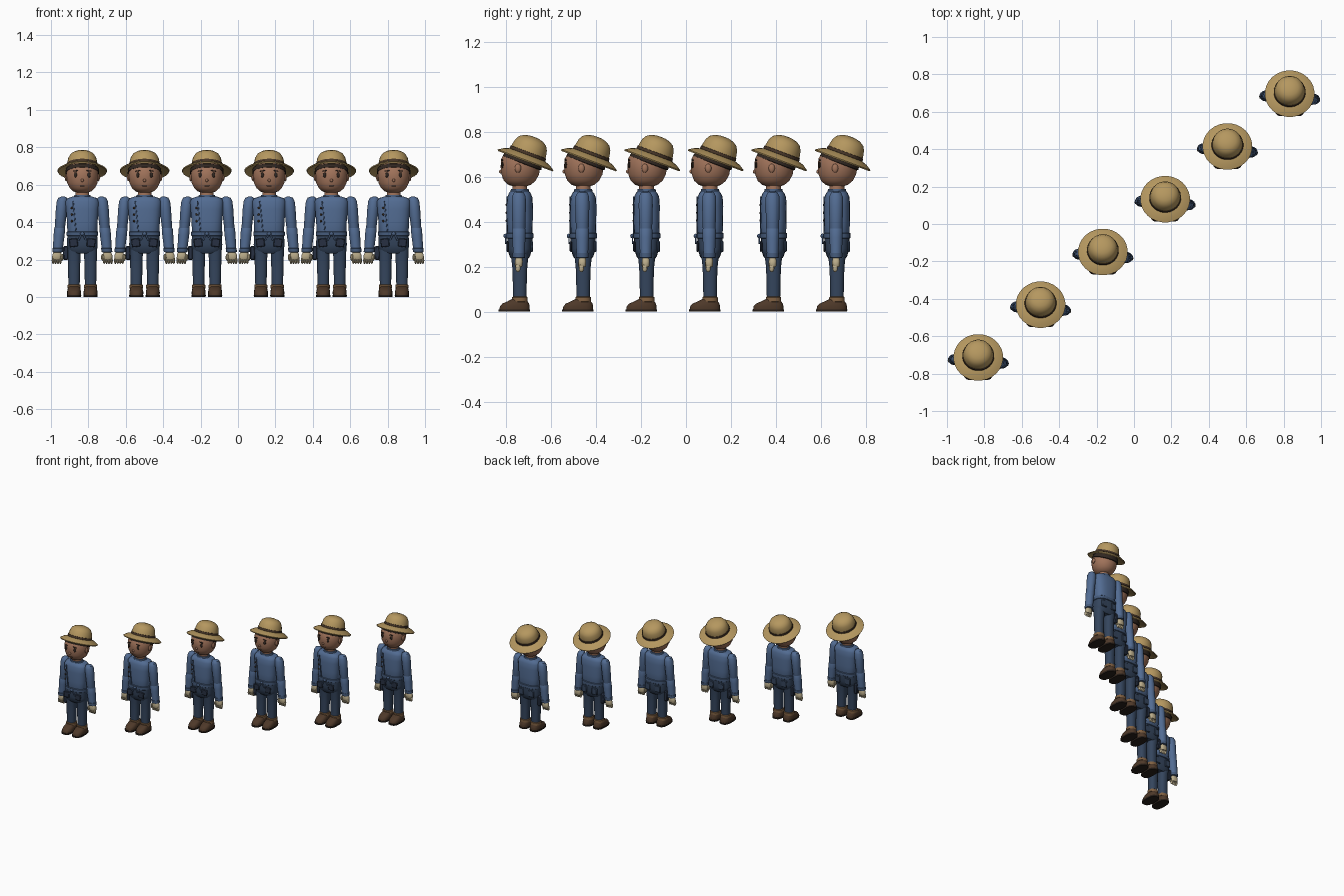
import bpy, bmesh, math
from mathutils import Matrix, Vector

COLORS = {"shirt": (.085, .15, .29), "shirt_dark": (.06, .105, .20), "trousers": (.035, .06, .11),
          "pouch": (.02, .03, .055), "skin": (.36, .175, .105), "hair": (.03, .02, .015),
          "straw": (.46, .31, .115), "band": (.06, .035, .02), "glove": (.50, .42, .26),
          "shoe": (.075, .04, .022), "sole": (.022, .014, .01), "cuff": (.22, .12, .055)}
MATS = {}
for key, c in COLORS.items():
    MATS[key] = bpy.data.materials.new(key)
    MATS[key].diffuse_color = (*c, 1)

parts = []


def add(name, bm, mat):
    bmesh.ops.recalc_face_normals(bm, faces=bm.faces)
    me = bpy.data.meshes.new(name)
    bm.to_mesh(me)
    bm.free()
    me.materials.append(MATS[mat])
    ob = bpy.data.objects.new(name, me)
    bpy.context.collection.objects.link(ob)
    parts.append(ob)
    return ob


def loft(name, rings, mat, n=20, power=2.0, xf=None):
    """Stack of superellipse rings (z, cx, cy, rx, ry), capped at both ends."""
    bm = bmesh.new()
    rows = []
    for z, cx, cy, rx, ry in rings:
        row = []
        for i in range(n):
            a = math.tau * (i + .5) / n
            c, s = math.cos(a), math.sin(a)
            row.append(bm.verts.new((cx + rx * math.copysign(abs(c) ** (2 / power), c),
                                     cy + ry * math.copysign(abs(s) ** (2 / power), s), z)))
        rows.append(row)
    for lo, hi in zip(rows, rows[1:]):
        for i in range(n):
            j = (i + 1) % n
            bm.faces.new((lo[i], lo[j], hi[j], hi[i]))
    bm.faces.new(rows[0])
    bm.faces.new(rows[-1])
    if xf:
        bm.transform(xf)
    return add(name, bm, mat)


def ball(name, loc, size, mat, u=12, v=8):
    bm = bmesh.new()
    bmesh.ops.create_uvsphere(bm, u_segments=u, v_segments=v, radius=1)
    bm.transform(Matrix.Translation(loc) @ Matrix.Diagonal((*size, 1)))
    return add(name, bm, mat)


def box(name, loc, size, mat, rot=0.0, bevel=.004):
    bm = bmesh.new()
    bmesh.ops.create_cube(bm, size=1)
    bm.transform(Matrix.Diagonal((*size, 1)))
    bmesh.ops.bevel(bm, geom=bm.edges[:], offset=bevel, segments=1, affect='EDGES')
    bm.transform(Matrix.Translation(loc) @ Matrix.Rotation(rot, 4, 'Y'))
    return add(name, bm, mat)


CY = -.034   # body axis in y, relative to the hat centre

# Head, face and neck
loft("neck", [(.51, 0, CY, .038, .034), (.58, 0, CY, .036, .033)], "skin")
loft("head", [(.557, 0, -.034, .025, .028), (.564, 0, -.035, .048, .050), (.582, 0, -.034, .068, .071),
              (.61, 0, -.032, .082, .084), (.645, 0, -.031, .087, .089), (.68, 0, -.031, .084, .086),
              (.71, 0, -.03, .07, .07), (.728, 0, -.03, .04, .04)], "skin", 24)
ball("nose", (0, -.117, .623), (.008, .009, .009), "skin")
box("mouth", (0, -.107, .594), (.026, .006, .005), "hair", bevel=.001)
for s in (-1, 1):
    ball("eye", (s * .036, -.111, .652), (.009, .006, .014), "hair")
    box("eyebrow", (s * .036, -.112, .674), (.026, .008, .006), "hair", s * .15, .001)
    ball("ear", (s * .086, -.042, .638), (.008, .014, .02), "skin")

# Tilted straw hat with band, and hair beneath it
tilt = Matrix.Translation((0, -.002, .692)) @ Matrix.Rotation(math.radians(-20.5), 4, 'X')
hat = [(-.006, .076), (-.012, .105), (-.024, .130), (-.018, .133), (-.002, .108), (.006, .083),
       (.03, .080), (.053, .075), (.072, .064), (.084, .045), (.090, .022), (.091, .006)]
loft("straw_hat", [(z, 0, 0, r, r) for z, r in hat], "straw", 28, xf=tilt)
loft("hat_band", [(.005, 0, 0, .084, .084), (.006, 0, 0, .0855, .0855), (.019, 0, 0, .084, .084),
                  (.020, 0, 0, .080, .080)], "band", 28, xf=tilt)
loft("hair", [(-.040, 0, -.008, .080, .080), (-.036, 0, -.010, .091, .092),
              (-.015, 0, -.010, .088, .088), (-.004, 0, -.006, .078, .078)], "hair", 24, xf=tilt)

# Jacket
loft("jacket", [(.325, 0, CY, .074, .052), (.335, 0, CY, .080, .056), (.40, 0, CY, .082, .058),
                (.47, 0, CY, .088, .059), (.51, 0, CY, .090, .056), (.528, 0, CY, .080, .048),
                (.536, 0, CY, .055, .040)], "shirt", 24, 2.7)
loft("collar", [(.522, 0, CY, .052, .045), (.545, 0, CY, .043, .040), (.546, 0, CY, .037, .034)], "shirt_dark")
box("jacket_flap", (-.042, -.091, .43), (.007, .006, .165), "shirt_dark", -.1, .001)
for z in (.475, .44, .405):
    ball("button", (-.056, -.092, z), (.006, .005, .006), "band", 8, 6)

# Belt with knot
loft("belt", [(.325, 0, CY, .080, .057), (.328, 0, CY, .084, .061), (.348, 0, CY, .084, .061),
              (.351, 0, CY, .080, .057)], "shirt_dark", 24, 2.7)
ball("belt_knot", (0, -.098, .337), (.012, .009, .010), "shirt_dark")
for s in (-1, 1):
    box("belt_tail", (s * .013, -.097, .318), (.009, .006, .036), "shirt_dark", -s * .5, .001)

# Trouser seat, pockets and hip pouch
loft("trouser_seat", [(.232, 0, CY, .060, .034), (.245, 0, CY, .078, .045), (.28, 0, CY, .083, .056),
                      (.33, 0, CY, .080, .056)], "trousers", 24, 2.8)
for s in (-1, 1):
    box("front_pocket", (s * .047, -.089, .29), (.046, .010, .045), "pouch", s * .12)
    box("back_pocket", (s * .042, .019, .29), (.044, .012, .05), "trousers")
box("hip_pouch", (-.088, -.03, .235), (.028, .046, .075), "pouch", bevel=.006)

for s in (-1, 1):
    # Arm, a little ahead on one side
    ay = -.029 - s * .009
    loft("upper_arm", [(.536, s * .102, ay, .010, .010), (.530, s * .105, ay, .023, .022),
                       (.512, s * .107, ay, .030, .031), (.47, s * .111, ay, .031, .032),
                       (.37, s * .120, ay, .028, .029), (.355, s * .121, ay, .022, .023)], "shirt", 16)
    loft("forearm", [(.38, s * .119, ay, .024, .025), (.365, s * .121, ay, .030, .030),
                     (.33, s * .124, ay, .030, .030), (.255, s * .131, ay, .027, .026)], "shirt", 16)
    loft("sleeve_cuff", [(.262, s * .130, ay, .026, .025), (.260, s * .130, ay, .030, .029),
                         (.240, s * .132, ay, .029, .028), (.238, s * .132, ay, .020, .019)], "shirt_dark", 16)
    # Gloved hand
    loft("palm", [(.245, s * .133, ay, .017, .014), (.225, s * .135, ay, .026, .018),
                  (.205, s * .136, ay, .026, .017), (.198, s * .136, ay, .022, .013)], "glove", 12, 2.8)
    for k in range(4):
        ball("finger", (s * (.117 + k * .013), ay - .004, .195), (.0075, .012, .019), "glove", 8, 6)
    ball("thumb", (s * .109, ay - .009, .212), (.009, .010, .019), "glove", 8, 6)

    # Leg with turned-up hem
    x = s * .044
    loft("trouser_leg", [(.045, x, CY, .030, .030), (.15, x, CY, .033, .032), (.20, x, CY, .034, .034),
                         (.27, x, CY, .037, .042)], "trousers", 16, 2.4)
    loft("trouser_hem", [(.043, x, CY, .030, .030), (.045, x, CY, .036, .035), (.064, x, CY, .036, .035),
                         (.067, x, CY, .031, .031)], "cuff", 16, 2.4)
    # Shoe
    loft("sole", [(0, x, -.058, .038, .070), (.011, x, -.058, .039, .071)], "sole", 20, 2.8)
    loft("shoe", [(.011, x, -.057, .037, .068), (.024, x, -.056, .038, .067), (.036, x, -.052, .036, .060),
                  (.046, x, -.044, .033, .045), (.056, x, -.036, .029, .033)], "shoe", 20, 2.6)

# Smooth shading on the finished figure
for ob in parts:
    ob.select_set(True)
bpy.context.view_layer.objects.active = parts[0]
bpy.ops.object.shade_smooth_by_angle(angle=math.radians(40))

# Six figures along a diagonal
for i in range(6):
    offset = Vector((.333 * (i - 2.5), .282 * (i - 2.5), 0))
    for ob in parts:
        item = ob if i == 0 else ob.copy()
        if i:
            bpy.context.collection.objects.link(item)
        item.location = offset
